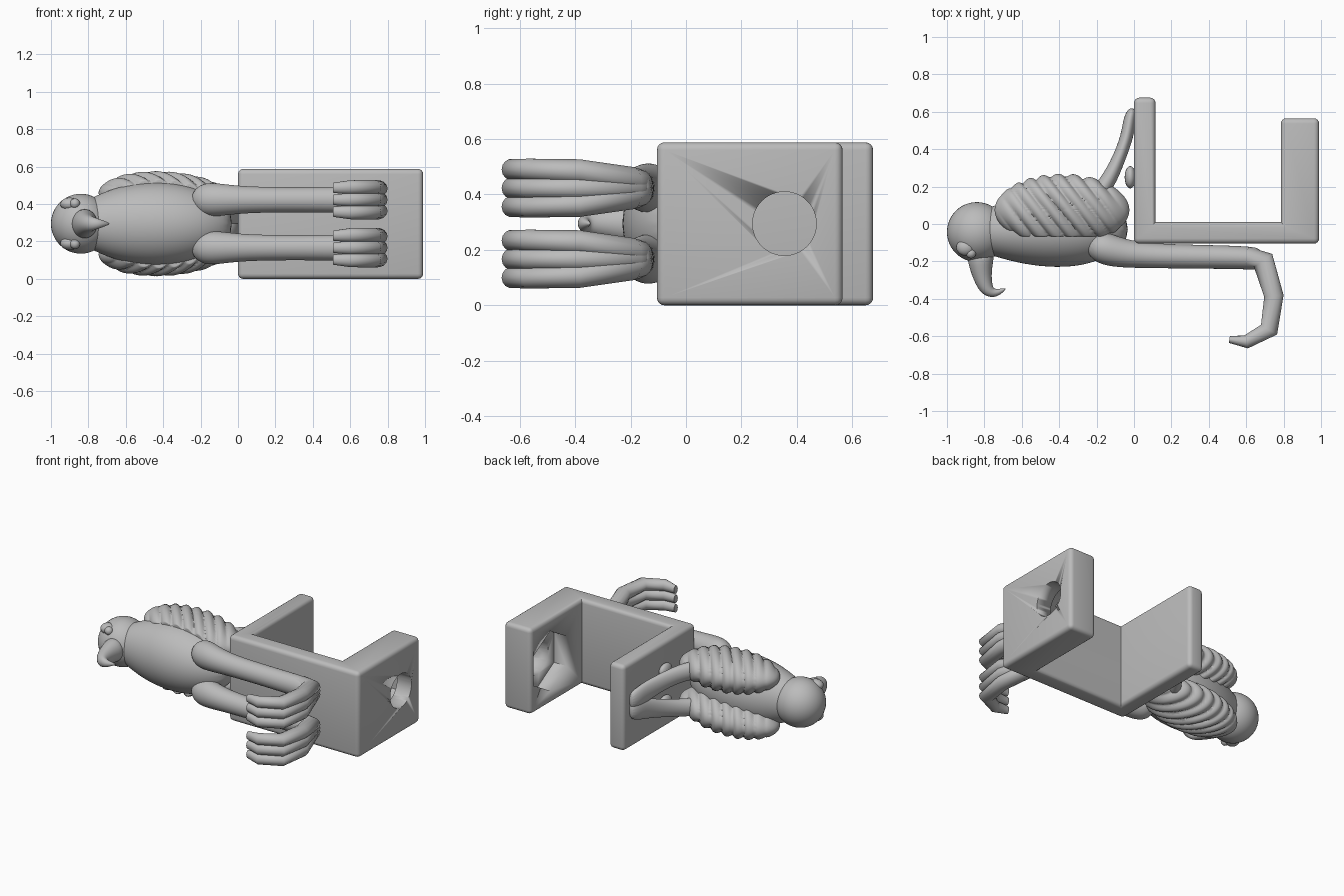
import bpy, bmesh, math
from mathutils import Vector, Matrix

if "Cube" in bpy.data.objects:
    bpy.data.objects.remove(bpy.data.objects["Cube"], do_unlink=True)

MID = 0.295  # height of the mirror plane
grey = bpy.data.materials.new("plain_grey")
grey.use_nodes = True
tone = (0.5, 0.5, 0.5, 1)
grey.diffuse_color = tone
grey.node_tree.nodes["Principled BSDF"].inputs["Base Color"].default_value = tone


def finish(bm, name, smooth=60):
    bmesh.ops.recalc_face_normals(bm, faces=bm.faces)
    mesh = bpy.data.meshes.new(name)
    bm.to_mesh(mesh)
    bm.free()
    mesh.materials.append(grey)
    ob = bpy.data.objects.new(name, mesh)
    bpy.context.collection.objects.link(ob)
    bpy.ops.object.select_all(action="DESELECT")
    ob.select_set(True)
    bpy.context.view_layer.objects.active = ob
    bpy.ops.object.shade_smooth_by_angle(angle=math.radians(smooth))
    return ob


def loft(name, stations, subdiv=2, sides=16):
    """Tube through (x, y, z, in-plane radius, z radius) stations."""
    bm = bmesh.new()
    pts = [Vector(s[:3]) for s in stations]
    rings = []
    for i, s in enumerate(stations):
        tan = pts[min(i + 1, len(pts) - 1)] - pts[max(i - 1, 0)]
        side = Vector((-tan.y, tan.x, 0)).normalized()
        ring = []
        for k in range(sides):
            a = math.tau * k / sides
            ring.append(bm.verts.new(pts[i] + side * s[3] * math.cos(a)
                                     + Vector((0, 0, s[4] * math.sin(a)))))
        rings.append(ring)
    for a, b in zip(rings, rings[1:]):
        for k in range(sides):
            n = (k + 1) % sides
            bm.faces.new((a[k], a[n], b[n], b[k]))
    bm.faces.new(rings[0])
    bm.faces.new(rings[-1])
    ob = finish(bm, name)
    if subdiv:
        ob.modifiers.new("Smooth", "SUBSURF").levels = subdiv
        ob.modifiers["Smooth"].render_levels = subdiv
    return ob


def ball(name, centre, radii, segs=32):
    bm = bmesh.new()
    bmesh.ops.create_uvsphere(bm, u_segments=segs, v_segments=segs // 2, radius=1)
    bm.transform(Matrix.Translation(centre) @ Matrix.Diagonal((*radii, 1)))
    return finish(bm, name)


def cutter(name, sides, radius, x0, x1):
    """Prism along x through the thick arm."""
    bm = bmesh.new()
    bmesh.ops.create_cone(bm, cap_ends=True, segments=sides, radius1=radius,
                          radius2=radius, depth=x1 - x0)
    bm.transform(Matrix.Translation(((x0 + x1) / 2, 0.355, MID))
                 @ Matrix.Rotation(math.pi / 2, 4, "Y")
                 @ Matrix.Rotation(math.pi / 2 if sides > 6 else 0, 4, "Z"))
    # put a hexagon corner at the top
    if sides == 6 and max(v.co.z for v in bm.verts) < MID + radius * 0.95:
        bmesh.ops.rotate(bm, verts=bm.verts, cent=(0, 0.355, MID),
                         matrix=Matrix.Rotation(math.pi / 6, 3, "X"))
    ob = finish(bm, name, 30)
    ob.hide_render = True
    ob.hide_set(True)
    return ob


# Clamp bracket: U profile, extruded, rounded on its outer edges
outline = [(0, -0.105), (0.99, -0.105), (0.99, 0.565), (0.785, 0.565),
           (0.785, 0.01), (0.115, 0.01), (0.115, 0.675), (0, 0.675)]
bm = bmesh.new()
base = bm.faces.new([bm.verts.new((x, y, 0)) for x, y in outline])
ext = bmesh.ops.extrude_face_region(bm, geom=[base])
bmesh.ops.translate(bm, vec=(0, 0, 0.588),
                    verts=[g for g in ext["geom"] if isinstance(g, bmesh.types.BMVert)])
bmesh.ops.recalc_face_normals(bm, faces=bm.faces)
convex = [e for e in bm.edges if e.is_convex]
bmesh.ops.bevel(bm, geom=convex, offset=0.028, segments=4, profile=0.5, affect="EDGES")
bracket = finish(bm, "clamp_bracket", 30)
for cut in (cutter("bolt_hole_cutter", 48, 0.115, 0.7, 1.1),
            cutter("nut_pocket_cutter", 6, 0.205, 0.7, 0.88)):
    mod = bracket.modifiers.new(cut.name, "BOOLEAN")
    mod.object = cut
    mod.operation = "DIFFERENCE"
    mod.solver = "EXACT"

# Head, body and hooked beak
ball("head", (-0.84, -0.043, MID), (0.16, 0.16, 0.16), 48)
loft("body", [(x, y, MID, r, h) for x, y, r, h in (
    (-0.86, -0.04, 0.10, 0.10), (-0.74, -0.04, 0.14, 0.165), (-0.6, -0.03, 0.19, 0.215),
    (-0.42, -0.025, 0.215, 0.235), (-0.25, -0.025, 0.20, 0.21),
    (-0.12, -0.03, 0.14, 0.15), (-0.03, -0.03, 0.06, 0.08))])
loft("beak", [(x, y, MID, r, h) for x, y, r, h in (
    (-0.82, -0.14, 0.08, 0.09), (-0.82, -0.22, 0.065, 0.075), (-0.81, -0.29, 0.05, 0.055),
    (-0.785, -0.36, 0.038, 0.04), (-0.74, -0.375, 0.025, 0.025), (-0.685, -0.345, 0.004, 0.004))])


def wing(name, s):
    """Flattened ellipsoid with slanting feather ridges and a straight front edge."""
    bm = bmesh.new()
    bmesh.ops.create_uvsphere(bm, u_segments=160, v_segments=90, radius=1)
    for v in bm.verts:
        n = v.co.copy()
        x, y = -0.385 + 0.36 * n.x, 0.075 + 0.185 * n.y
        phase = ((x + 0.75 * y) / 0.085) % 1
        ridge = 0.024 * (math.sin(math.pi * phase) ** 0.8 - 0.6)
        ridge *= min(1, 3 * (1 - abs(n.x)))
        v.co = (x, max(y + ridge * n.y, -0.067),
                MID + s * (0.145 - 0.02 * n.x) + 0.125 * n.z + ridge * n.z)
    return finish(bm, name, 80)


for s, side in ((1, "upper"), (-1, "lower")):
    wing(side + "_wing", s)
    z = MID + s * 0.128
    ball(side + "_eye", (-0.872, -0.157, MID + s * 0.108), (0.027, 0.027, 0.027), 20)
    ball(side + "_brow", (-0.9, -0.125, MID + s * 0.105), (0.05, 0.045, 0.035), 20)
    # Leg with a swollen thigh
    loft(side + "_leg", [(x, y, z, r, h) for x, y, r, h in (
        (-0.24, -0.09, 0.04, 0.04), (-0.19, -0.12, 0.09, 0.095), (-0.1, -0.15, 0.085, 0.09),
        (0.04, -0.17, 0.067, 0.07), (0.35, -0.175, 0.065, 0.068), (0.62, -0.18, 0.063, 0.072),
        (0.68, -0.19, 0.06, 0.07))])
    # Foot: three toes that spread and curl forward
    for t in (-1, 0, 1):
        loft(f"{side}_toe_{t + 2}", [(x, y, z + t * d, r, h) for x, y, d, r, h in (
            (0.6, -0.178, 0.02, 0.058, 0.05), (0.69, -0.195, 0.025, 0.06, 0.052),
            (0.748, -0.385, 0.06, 0.052, 0.045), (0.722, -0.565, 0.067, 0.05, 0.04),
            (0.6, -0.63, 0.067, 0.036, 0.038), (0.51, -0.618, 0.064, 0.018, 0.028))], 0, 14)
    # Tail branch running from the wing end onto the thin arm
    loft(side + "_tail_branch", [(x, y, MID + s * d, r, h) for x, y, d, r, h in (
        (-0.24, 0.1, 0.13, 0.05, 0.06), (-0.14, 0.22, 0.125, 0.045, 0.06),
        (-0.08, 0.35, 0.095, 0.035, 0.06), (-0.035, 0.47, 0.06, 0.035, 0.07),
        (-0.022, 0.57, 0.04, 0.035, 0.07), (-0.005, 0.62, 0.035, 0.02, 0.05))])
    # Small toe nub gripping the thin arm
    ball(side + "_arm_nub", (-0.02, 0.25, MID + s * 0.11), (0.03, 0.06, 0.05), 20)
